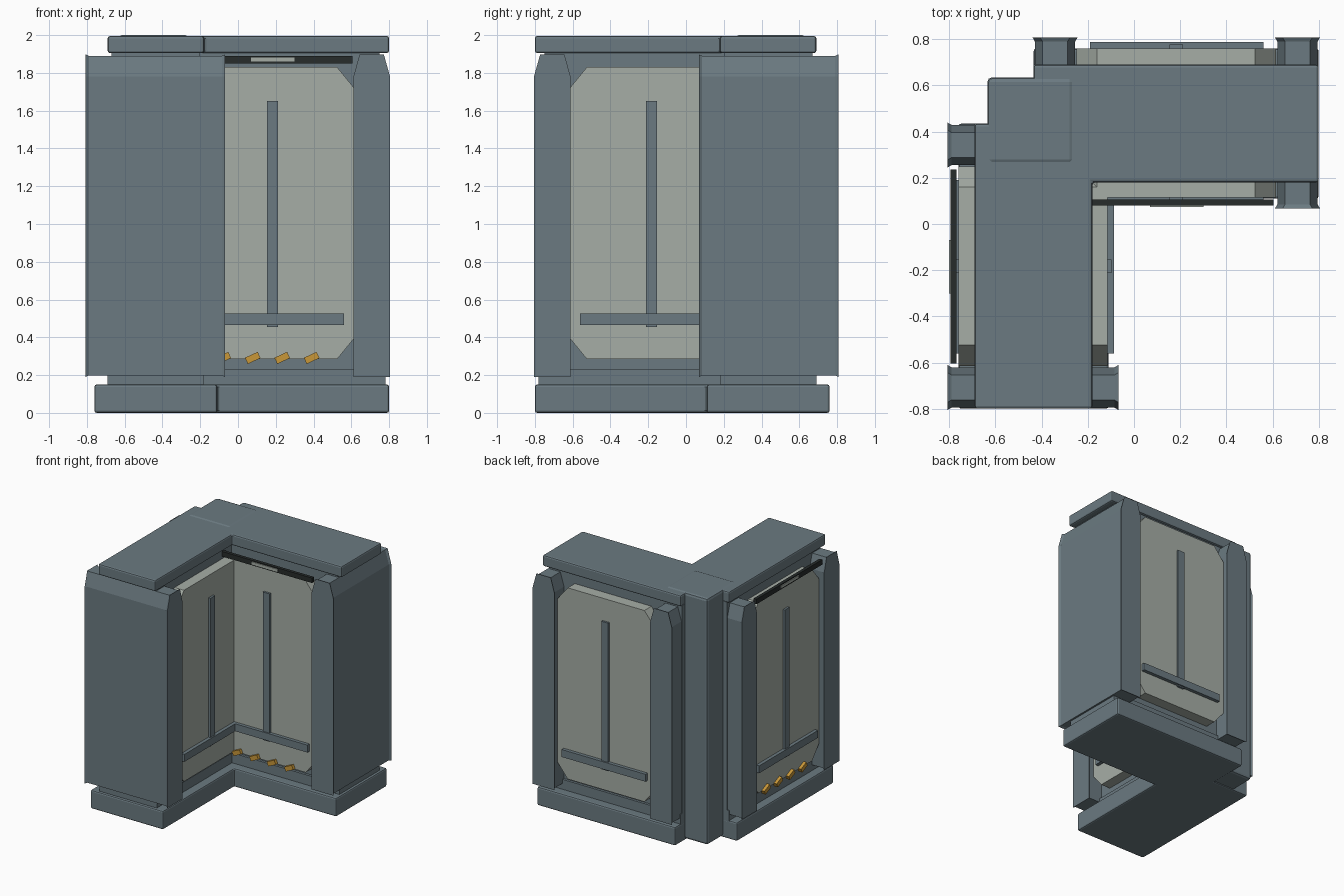
import bpy, bmesh, math
from mathutils import Matrix, Vector

if "Cube" in bpy.data.objects:
    bpy.data.objects.remove(bpy.data.objects["Cube"])


def material(name, rgb):
    m = bpy.data.materials.new(name)
    m.use_nodes = True
    m.diffuse_color = (*rgb, 1)
    m.node_tree.nodes["Principled BSDF"].inputs["Base Color"].default_value = (*rgb, 1)
    return m


SLATE = material("slate grey", (0.147, 0.195, 0.22))
SAGE = material("pale sage", (0.38, 0.42, 0.38))
BLACK = material("near black", (0.02, 0.025, 0.024))
OCHRE = material("ochre", (0.58, 0.31, 0.04))


def finish(bm, name, mat, matrix=None, bevel=0):
    if matrix:
        bm.transform(matrix)
    bmesh.ops.recalc_face_normals(bm, faces=bm.faces[:])
    me = bpy.data.meshes.new(name)
    bm.to_mesh(me)
    bm.free()
    me.materials.append(mat)
    ob = bpy.data.objects.new(name, me)
    bpy.context.collection.objects.link(ob)
    if bevel:
        mod = ob.modifiers.new("soft edges", "BEVEL")
        mod.width = bevel
        mod.segments = 2
    return ob


def loft(name, rings, mat, matrix=None, bevel=0):
    """Solid through a list of matching rings of points, capped at both ends."""
    bm = bmesh.new()
    loops = [[bm.verts.new(p) for p in ring] for ring in rings]
    for a, b in zip(loops, loops[1:]):
        for i in range(len(a)):
            j = (i + 1) % len(a)
            bm.faces.new((a[i], a[j], b[j], b[i]))
    bm.faces.new(loops[0])
    bm.faces.new(loops[-1])
    return finish(bm, name, mat, matrix, bevel)


def box(name, x, y, z, mat, matrix=None, bevel=0):
    rings = [[(x[0], y[0], h), (x[1], y[0], h), (x[1], y[1], h), (x[0], y[1], h)] for h in z]
    return loft(name, rings, mat, matrix, bevel)


MID = 0.435  # distance of each wing's centre line from the axes


def corner_slab(name, half, end, z, bevel=0):
    """L-shaped slab with its outer corner notched for the column."""
    near, far = MID - half, MID + half
    arm = [(end, near), (end, far), (-MID, far)]
    pts = arm + [(-MID, MID)] + [(-y, -x) for x, y in reversed(arm)] + [(-near, near)]
    return loft(name, [[(x, y, h) for x, y in pts] for h in z], SLATE, None, bevel)


# Plinth, wall core and roof
corner_slab("base_plinth", 0.325, 0.80, (0, 0.15), 0.012)
corner_slab("wall_footing", 0.255, 0.78, (0.14, 0.23))
corner_slab("wall_core", 0.235, 0.75, (0.22, 1.91))
corner_slab("roof_cap", 0.255, 0.80, (1.905, 1.995), 0.012)
box("corner_column", (-0.635, -0.26), (0.26, 0.635), (0.01, 2.0), SLATE, None, 0.02)


def post(name, cx, matrix):
    """Broad upright with a tapered head and slightly flared rims."""
    rings = []
    for y, w, grow in ((0.068, 0.097, 0.008), (0.085, 0.087, 0),
                       (0.79, 0.087, 0), (0.807, 0.097, 0.008)):
        lo, hi = 0.198 - grow, 1.89 + grow
        rings.append([(cx - w, y, lo), (cx + w, y, lo), (cx + w, y, 1.78),
                      (cx + w - 0.033, y, hi), (cx - w + 0.033, y, hi), (cx - w, y, 1.78)])
    loft(name, rings, SLATE, matrix)


def wing(tag, m):
    post(tag + "_end_post", 0.708, m)
    post(tag + "_corner_post", -0.342, m)

    # Thick panel with clipped corners
    x0, x1, z0, z1, cx, cz = -0.25, 0.615, 0.285, 1.83, 0.09, 0.11
    outline = [(x0 + cx, z0), (x1 - cx, z0), (x1, z0 + cz), (x1, z1 - cz),
               (x1 - cx, z1), (x0 + cx, z1), (x0, z1 - cz), (x0, z0 + cz)]
    loft(tag + "_panel", [[(x, y, z) for x, z in outline] for y in (0.115, 0.76)], SAGE, m)

    # Raised strips on both faces
    for side, bar, strip in (("front", (0.088, 0.116), (0.098, 0.117)),
                             ("back", (0.758, 0.788), (0.758, 0.777))):
        box(f"{tag}_{side}_rail", (-0.19, 0.56), bar, (0.465, 0.525), SLATE, m)
        box(f"{tag}_{side}_strip", (0.153, 0.213), strip, (0.455, 1.65), SLATE, m)

    # Dark header bar with a pale plate
    box(tag + "_header_bar", (-0.235, 0.605), (0.08, 0.106), (1.85, 1.89), BLACK, m)
    box(tag + "_header_plate", (0.07, 0.3), (0.073, 0.081), (1.86, 1.882), SAGE, m)

    # Slanted warning chips along the foot of the panel
    for i in range(4):
        place = (Matrix.Translation((-0.078 + 0.156 * i, 0, 0.291))
                 @ Matrix.Rotation(math.radians(-25), 4, "Y"))
        box(f"{tag}_chip_{i + 1}", (-0.037, 0.037), (0.09, 0.125), (-0.018, 0.018), OCHRE, m @ place)


# The second wing is the first one turned about the corner
wing("long_wing", Matrix.Identity(4))
wing("turned_wing", Matrix.Translation((-0.875, 0, 0)) @ Matrix.Rotation(math.radians(-90), 4, "Z"))
